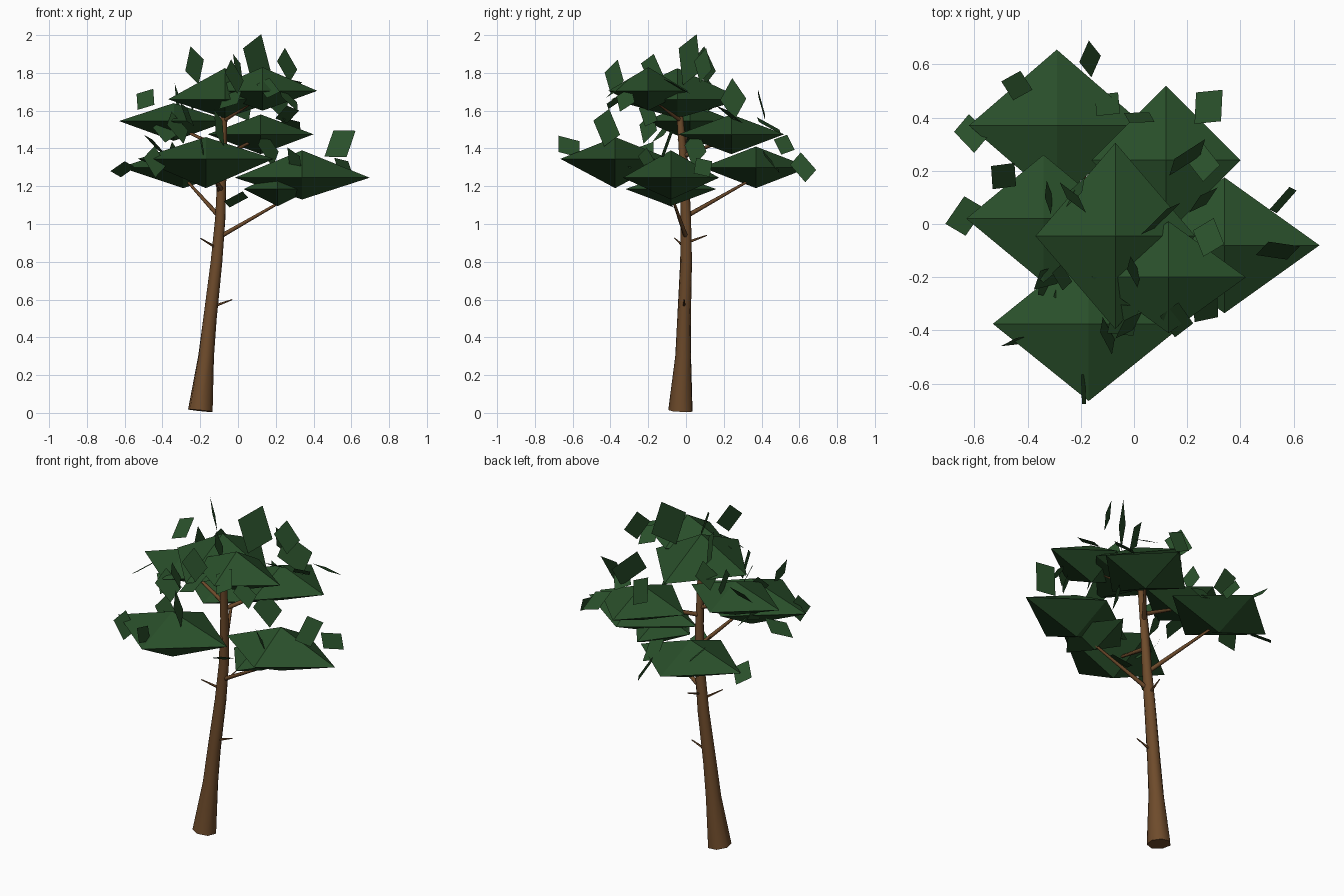
import bpy, bmesh
from math import radians, cos, sin, tau
from mathutils import Vector

cube = bpy.data.objects.get("Cube")
if cube:
    bpy.data.objects.remove(cube, do_unlink=True)


def make_material(name, rgb):
    mat = bpy.data.materials.new(name)
    mat.use_nodes = True
    mat.diffuse_color = (*rgb, 1)
    shader = next(n for n in mat.node_tree.nodes if n.type == "BSDF_PRINCIPLED")
    shader.inputs["Base Color"].default_value = (*rgb, 1)
    shader.inputs["Roughness"].default_value = 0.9
    return mat


bark = make_material("brown bark", (0.155, 0.07, 0.024))
foliage = make_material("dark green foliage", (0.022, 0.078, 0.023))


def finish(bm, name, mat, smooth=False):
    mesh = bpy.data.meshes.new(name)
    bm.to_mesh(mesh)
    bm.free()
    mesh.materials.append(mat)
    obj = bpy.data.objects.new(name, mesh)
    bpy.context.collection.objects.link(obj)
    if smooth:
        bpy.ops.object.select_all(action="DESELECT")
        obj.select_set(True)
        bpy.context.view_layer.objects.active = obj
        bpy.ops.object.shade_smooth_by_angle(angle=radians(60))


def tube(name, path, radii, sides):
    """Tapering tube swept along a list of points."""
    bm = bmesh.new()
    points = [Vector(p) for p in path]
    rings = []
    for i, (point, radius) in enumerate(zip(points, radii)):
        before, after = points[max(i - 1, 0)], points[min(i + 1, len(points) - 1)]
        turn = (after - before).to_track_quat("Z", "Y")
        rings.append([
            bm.verts.new(point + turn @ Vector((cos(tau * k / sides), sin(tau * k / sides), 0)) * radius)
            for k in range(sides)])
    for low, high in zip(rings, rings[1:]):
        for k in range(sides):
            n = (k + 1) % sides
            bm.faces.new((low[k], low[n], high[n], high[k]))
    bm.faces.new(rings[0][::-1])
    bm.faces.new(rings[-1])
    finish(bm, name, bark, smooth=True)


def clump(name, centre, half_width, half_depth, top, bottom):
    """Four-sided double pyramid with its widest level at the centre height."""
    x, y, z = centre
    bm = bmesh.new()
    rim = [bm.verts.new((x + half_width * a, y + half_depth * b, z))
           for a, b in ((1, 0), (0, 1), (-1, 0), (0, -1))]
    peak, base = bm.verts.new((x, y, top)), bm.verts.new((x, y, bottom))
    for k in range(4):
        here, following = rim[k], rim[(k + 1) % 4]
        bm.faces.new((here, following, peak))
        bm.faces.new((following, here, base))
    finish(bm, name, foliage)


def leaf_spray(name, leaves):
    """Flat leaves: x, y, z, facing, upward tilt, roll in degrees, scale."""
    bm = bmesh.new()
    for x, y, z, facing, tilt, roll, scale in leaves:
        a, t, r = radians(facing), radians(tilt), radians(roll)
        normal = Vector((cos(a) * cos(t), sin(a) * cos(t), sin(t)))
        across = Vector((-sin(a), cos(a), 0))
        along = normal.cross(across)
        u = (across * cos(r) + along * sin(r)) * scale
        v = (along * cos(r) - across * sin(r)) * scale
        spot = Vector((x, y, z))
        corners = ((-0.05, -0.08), (0.05, -0.055), (0.05, 0.08), (-0.05, 0.055))
        bm.faces.new([bm.verts.new(spot + u * p + v * q) for p, q in corners])
    finish(bm, name, foliage)


# Trunk with a flared foot and a gentle bend
tube("trunk",
     [(-0.2, -0.027, 0.012), (-0.17, -0.014, 0.3), (-0.15, -0.01, 0.5), (-0.115, 0, 0.8),
      (-0.093, 0, 1.03), (-0.083, -0.01, 1.3), (-0.075, -0.03, 1.55), (-0.07, -0.045, 1.7)],
     [0.067, 0.043, 0.037, 0.032, 0.028, 0.024, 0.018, 0.012], 7)

# Branches that carry the foliage
branches = {
    "right_low": ((-0.1, 0, 1.04), (-0.29, 0.37, 1.25)),
    "left_low": ((-0.1, 0, 0.93), (0.3, -0.08, 1.16)),
    "front": ((-0.085, 0, 1.18), (-0.16, -0.37, 1.3)),
    "right_high": ((-0.08, -0.02, 1.4), (-0.34, 0.02, 1.52)),
    "left_high": ((-0.08, -0.01, 1.36), (0.12, 0.24, 1.46)),
    "top": ((-0.075, -0.03, 1.55), (0.13, -0.2, 1.68)),
}
for name, (start, end) in branches.items():
    tube(name + "_branch", [start, end], [0.013, 0.006], 6)

# Short dead twigs
twigs = [((-0.14, -0.01, 0.56), (-0.03, -0.01, 0.6)),
         ((-0.11, 0, 0.87), (-0.2, -0.06, 0.925)),
         ((-0.105, 0, 0.9), (-0.09, 0.11, 0.94)),
         ((-0.09, 0, 1.15), (-0.12, -0.06, 1.22))]
for i, (start, end) in enumerate(twigs):
    tube(f"twig_{i}", [start, end], [0.009, 0.003], 5)

# Foliage clumps: centre, half width, half depth, top, bottom
clumps = {
    "back": ((-0.29, 0.37, 1.3), 0.33, 0.285, 1.41, 1.19),
    "right": ((-0.34, 0.02, 1.545), 0.29, 0.24, 1.64, 1.44),
    "left_back": ((0.12, 0.24, 1.475), 0.28, 0.28, 1.58, 1.37),
    "left": ((0.34, -0.08, 1.245), 0.357, 0.255, 1.39, 1.13),
    "crown": ((-0.07, -0.045, 1.66), 0.3, 0.35, 1.825, 1.56),
    "crown_front": ((0.13, -0.2, 1.705), 0.29, 0.21, 1.83, 1.6),
    "front": ((-0.17, -0.375, 1.345), 0.36, 0.29, 1.46, 1.19),
    "left_under": ((0.21, -0.08, 1.185), 0.18, 0.24, 1.27, 1.095),
}
for name, shape in clumps.items():
    clump(name + "_foliage", *shape)

# Loose leaves around each group of clumps
leaf_spray("crown_leaves", [
    (0.1, 0.02, 1.87, -48, 5, 15, 1.5), (0.26, 0.09, 1.84, -45, 12, 30, 1),
    (-0.23, 0.1, 1.84, 45, 10, 25, 1.1), (-0.02, -0.38, 1.78, -40, 15, 30, 1),
    (0, -0.18, 1.82, 20, 15, 20, 0.9), (0.16, -0.36, 1.72, -80, 50, 20, 0.9),
    (0.27, -0.32, 1.66, -30, 40, 30, 0.9), (0.28, -0.05, 1.73, 100, 60, 10, 0.9),
    (-0.22, 0.12, 1.68, 150, 15, 40, 0.9), (-0.04, -0.36, 1.66, -120, 55, 15, 1)])
leaf_spray("right_leaves", [
    (-0.49, 0.18, 1.66, -100, 45, 10, 0.9), (-0.635, 0.03, 1.445, 180, 55, 50, 1),
    (-0.39, -0.12, 1.49, -70, 45, 20, 0.9), (-0.32, -0.2, 1.51, -45, 25, 35, 1),
    (-0.27, -0.2, 1.58, 20, 25, 10, 0.8), (-0.32, 0.1, 1.66, 10, 10, 30, 0.9)])
leaf_spray("back_leaves", [
    (-0.44, 0.52, 1.42, 15, 45, 10, 0.85), (-0.165, 0.62, 1.3, 10, 28, 35, 0.95),
    (-0.61, 0.34, 1.29, 100, 60, 30, 0.9), (-0.1, 0.45, 1.33, 80, 40, 10, 0.9)])
leaf_spray("left_back_leaves", [
    (0.28, 0.44, 1.52, 70, 60, 15, 1), (0.02, 0.4, 1.63, 85, 15, 10, 1),
    (0.2, 0.25, 1.66, -45, 15, 50, 1.3), (0.26, 0.23, 1.58, 110, 55, 15, 0.9),
    (0.16, 0.05, 1.4, -40, 15, 35, 1.1)])
leaf_spray("left_leaves", [
    (0.54, -0.1, 1.425, -98, 22, -15, 1.15), (0.56, 0.09, 1.3, -38, 20, 80, 0.85),
    (-0.01, -0.13, 1.13, 120, 60, 30, 0.9), (0.3, -0.2, 1.33, 40, 25, 20, 0.9)])
leaf_spray("front_leaves", [
    (-0.1, -0.42, 1.51, 20, 12, 20, 1.1), (-0.19, -0.62, 1.41, 5, 10, 75, 0.85),
    (-0.44, -0.44, 1.33, -70, 8, 30, 0.9), (-0.04, -0.34, 1.35, 60, 50, 15, 1),
    (-0.32, -0.22, 1.36, -20, 30, 10, 1), (-0.25, -0.24, 1.32, 20, 40, 40, 1)])
